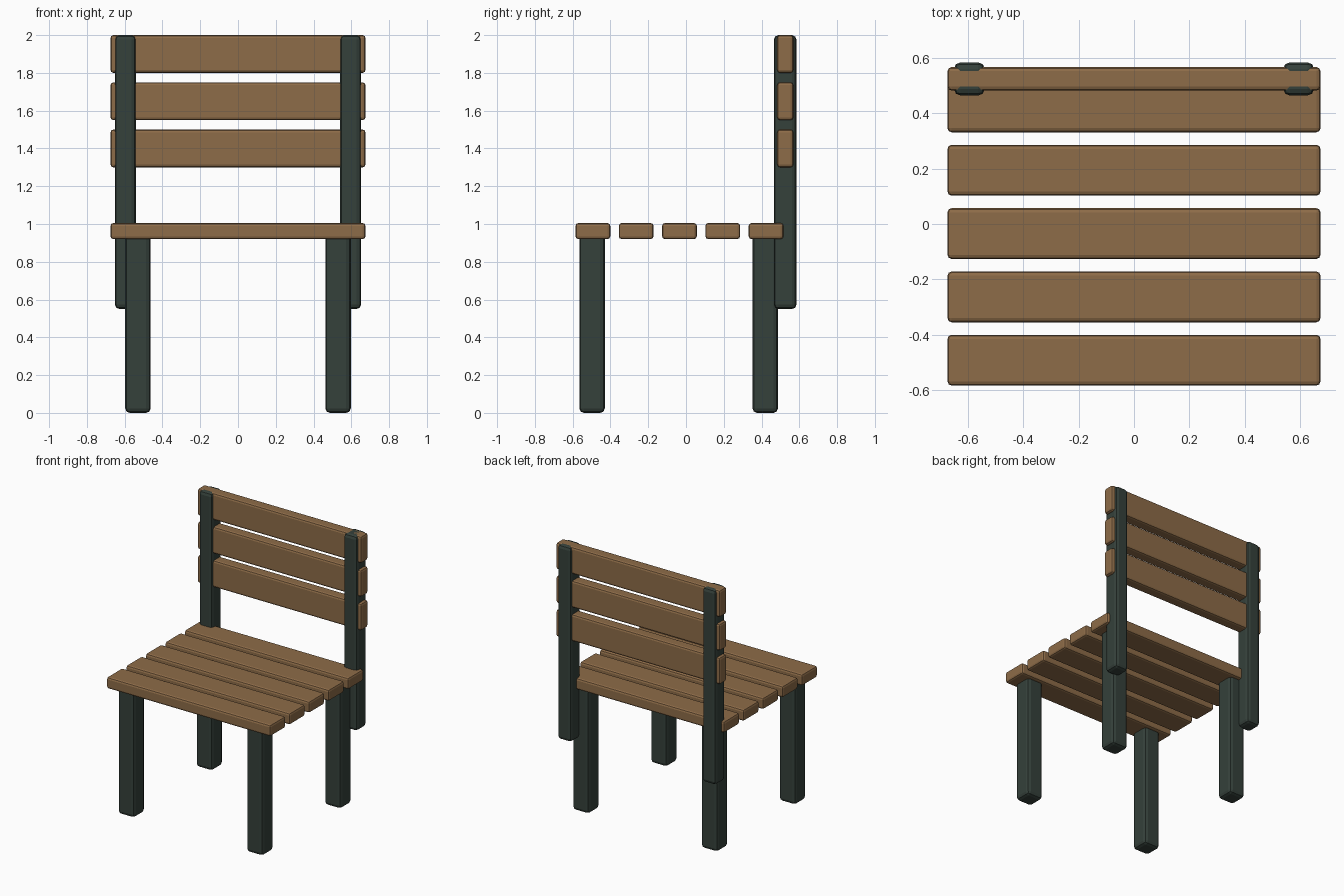
import bpy

if "Cube" in bpy.data.objects:
    bpy.data.objects.remove(bpy.data.objects["Cube"])


def material(name, color):
    m = bpy.data.materials.new(name)
    m.diffuse_color = color
    m.use_nodes = True
    m.node_tree.nodes["Principled BSDF"].inputs["Base Color"].default_value = m.diffuse_color
    return m


WOOD = material("wood", (0.27, 0.15, 0.065, 1))
METAL = material("dark_green", (0.035, 0.052, 0.043, 1))


def box(name, x, y, z, mat, bevel):
    """Bevelled box from (min, max) ranges on each axis."""
    bpy.ops.mesh.primitive_cube_add(size=1, location=[sum(r) / 2 for r in (x, y, z)])
    ob = bpy.context.object
    ob.name = name
    ob.scale = [r[1] - r[0] for r in (x, y, z)]
    bpy.ops.object.transform_apply(location=False, rotation=False, scale=True)
    mod = ob.modifiers.new("rounded_edges", "BEVEL")
    mod.width = bevel
    mod.segments = 2
    ob.data.materials.append(mat)
    return ob


SLAT_X = (-0.675, 0.675)

# Seat slats
for i in range(5):
    y = -0.493 + i * 0.2292
    box(f"seat_slat_{i + 1}", SLAT_X, (y - 0.092, y + 0.092), (0.92, 1.005), WOOD, 0.015)

# Backrest slats
for i in range(3):
    z = 1.4 + i * 0.25
    box(f"back_slat_{i + 1}", SLAT_X, (0.483, 0.568), (z - 0.1, z + 0.1), WOOD, 0.015)

# Legs and backrest posts, mirrored left and right
for side, s in (("left", -1), ("right", 1)):
    leg_x = sorted((s * 0.462, s * 0.597))
    post_x = sorted((s * 0.54, s * 0.652))
    box(f"front_leg_{side}", leg_x, (-0.565, -0.43), (0, 0.955), METAL, 0.024)
    box(f"rear_leg_{side}", leg_x, (0.352, 0.487), (0, 0.955), METAL, 0.024)
    box(f"back_post_{side}", post_x, (0.465, 0.585), (0.55, 2.0), METAL, 0.024)
